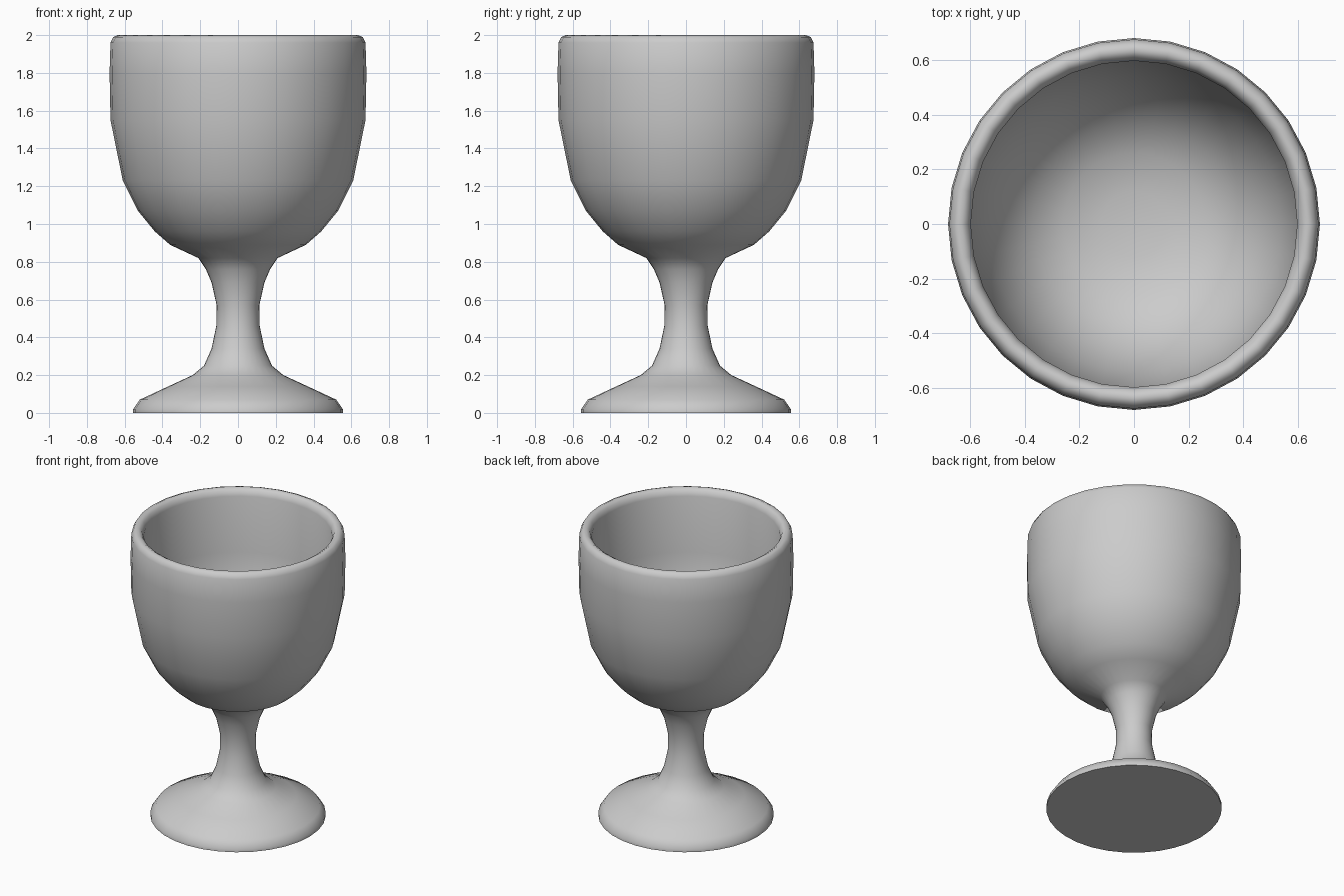
import bpy
import bmesh
from math import cos, sin, tau

cube = bpy.data.objects.get("Cube")
if cube:
    bpy.data.objects.remove(cube, do_unlink=True)

SIDES = 32

grey = bpy.data.materials.new("plain grey")
grey.use_nodes = True
colour = (0.6, 0.6, 0.6, 1)
grey.diffuse_color = colour
grey.node_tree.nodes["Principled BSDF"].inputs["Base Color"].default_value = colour

# Profile as (radius, height): foot, stem, outer bowl, rim, inner bowl
foot = [(0.555, 0), (0.555, 0.02), (0.52, 0.07), (0.37, 0.14), (0.24, 0.2)]
stem = [(0.18, 0.25), (0.14, 0.34), (0.115, 0.46), (0.113, 0.57),
        (0.14, 0.69), (0.17, 0.76), (0.21, 0.82)]
bowl = [(0.36, 0.89), (0.44, 0.96), (0.53, 1.07), (0.61, 1.23),
        (0.675, 1.55), (0.68, 1.8), (0.675, 1.96)]
rim = [(0.66, 1.99), (0.635, 2), (0.61, 1.985), (0.597, 1.95)]
inside = [(0.597, 1.56), (0.54, 1.27), (0.46, 1.12), (0.37, 1.02),
          (0.26, 0.96), (0.12, 0.93)]


def lathe(name, profile, material):
    """Turn a profile around the z axis and close both ends."""
    bm = bmesh.new()
    rings = [[bm.verts.new((r * cos(tau * i / SIDES), r * sin(tau * i / SIDES), z))
              for i in range(SIDES)] for r, z in profile]
    for low, high in zip(rings, rings[1:]):
        for i in range(SIDES):
            j = (i + 1) % SIDES
            bm.faces.new((low[i], low[j], high[j], high[i]))
    bm.faces.new(reversed(rings[0]))
    bm.faces.new(rings[-1])
    mesh = bpy.data.meshes.new(name)
    bm.to_mesh(mesh)
    bm.free()
    mesh.materials.append(material)
    obj = bpy.data.objects.new(name, mesh)
    bpy.context.collection.objects.link(obj)
    return obj


goblet = lathe("goblet", foot + stem + bowl + rim + inside, grey)

# Smooth shading with a crisp edge under the foot
bpy.ops.object.select_all(action="DESELECT")
goblet.select_set(True)
bpy.context.view_layer.objects.active = goblet
bpy.ops.object.shade_smooth_by_angle(angle=1.05)
